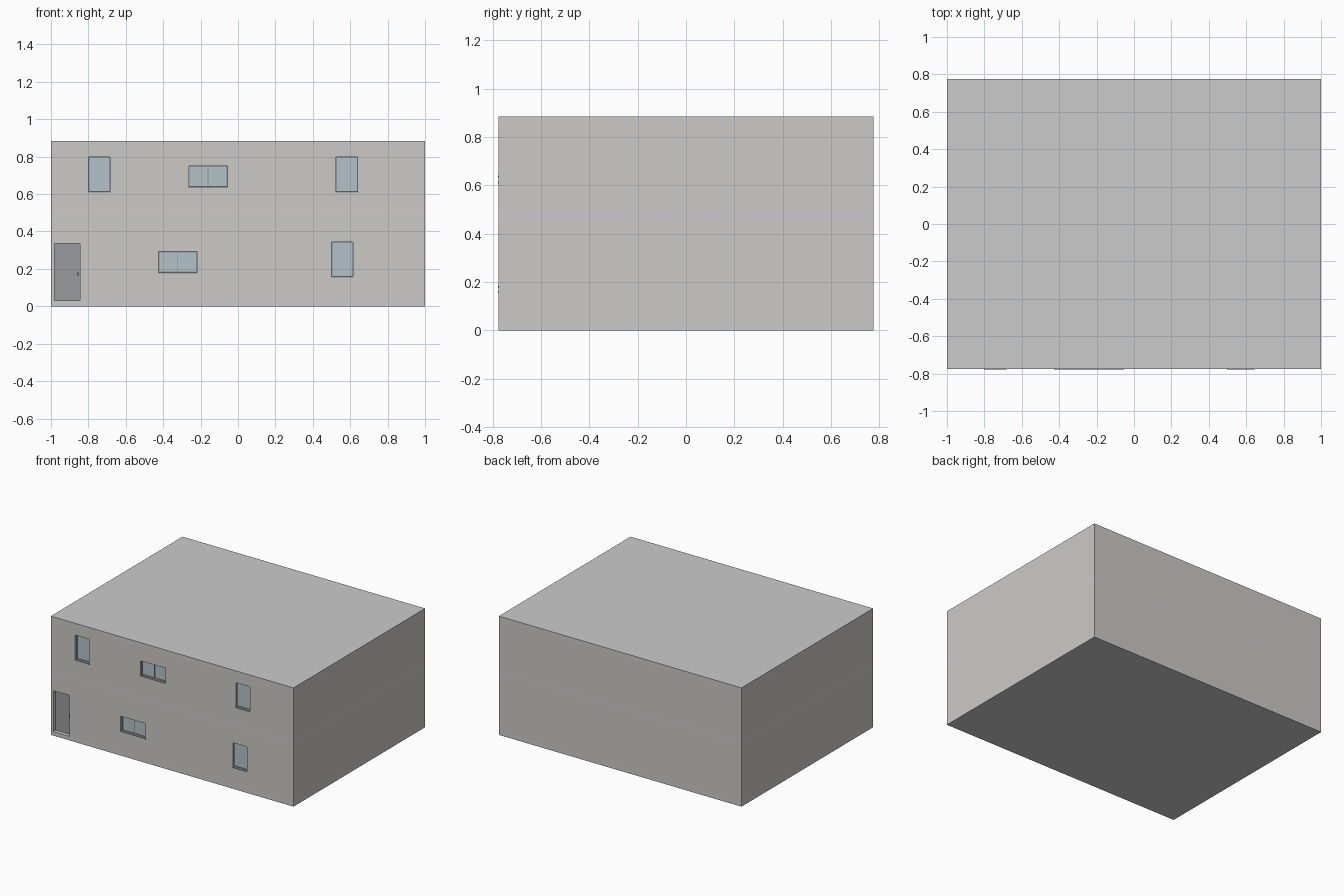
import bpy, bmesh
from mathutils import Vector

if "Cube" in bpy.data.objects:
    bpy.data.objects.remove(bpy.data.objects["Cube"])

W, D, T = 1.0, 0.775, 0.05          # half width, half depth, wall thickness
STOREYS = [(0.03, 0.46), (0.485, 0.86)]
SLABS = [(0.0, 0.03), (0.46, 0.485), (0.86, 0.885)]
# x0, x1, z0, z1, panes
WINDOWS = [(-0.80, -0.685, 0.612, 0.797, 1), (-0.263, -0.057, 0.637, 0.75, 2),
           (0.525, 0.64, 0.612, 0.797, 1), (-0.425, -0.219, 0.18, 0.293, 2),
           (0.50, 0.615, 0.158, 0.343, 1)]
DOOR = (-0.98, -0.845, 0.03, 0.335)


def material(name, col):
    m = bpy.data.materials.new(name)
    m.diffuse_color = (*col, 1)
    m.use_nodes = True
    m.node_tree.nodes["Principled BSDF"].inputs["Base Color"].default_value = m.diffuse_color
    return m


WALL = material("wall_plaster", (0.60, 0.59, 0.56))
SLAB = material("slab_concrete", (0.53, 0.53, 0.52))
GLASS = material("window_glass", (0.45, 0.54, 0.58))
FRAME = material("frame_metal", (0.28, 0.30, 0.31))
DOORM = material("door_paint", (0.32, 0.33, 0.35))


def boxes(name, spans, mat):
    """One mesh object made of axis-aligned boxes (x0, x1, y0, y1, z0, z1)."""
    bm = bmesh.new()
    for x0, x1, y0, y1, z0, z1 in spans:
        size = Vector((x1 - x0, y1 - y0, z1 - z0))
        mid = Vector((x0 + x1, y0 + y1, z0 + z1)) / 2
        for v in bmesh.ops.create_cube(bm, size=1)["verts"]:
            v.co = v.co * size + mid
    me = bpy.data.meshes.new(name)
    bm.to_mesh(me)
    bm.free()
    ob = bpy.data.objects.new(name, me)
    bpy.context.collection.objects.link(ob)
    if mat:
        me.materials.append(mat)
    return ob


# Floor, middle and roof slabs, flush with the walls
for name, (z0, z1) in zip(("ground_slab", "middle_slab", "roof_slab"), SLABS):
    boxes(name, [(-W, W, -D, D, z0, z1)], SLAB)

# Cutter for every opening in the front wall
cuts = [(x0, x1, -D - 0.1, -D + T + 0.05, z0, z1) for x0, x1, z0, z1, _ in WINDOWS]
cuts.append((DOOR[0], DOOR[1], -D - 0.1, -D + T + 0.05, -0.02, DOOR[3]))
cutter = boxes("opening_cutter", cuts, None)
cutter.hide_render = True
cutter.hide_set(True)

# Walls of each storey; the front one is pierced
for level, (z0, z1) in zip(("lower", "upper"), STOREYS):
    front = boxes(level + "_front_wall", [(-W, W, -D, -D + T, z0, z1)], WALL)
    mod = front.modifiers.new("openings", 'BOOLEAN')
    mod.object, mod.operation, mod.solver = cutter, 'DIFFERENCE', 'EXACT'
    boxes(level + "_back_wall", [(-W, W, D - T, D, z0, z1)], WALL)
    for side, s in (("left", -1), ("right", 1)):
        xs = sorted((s * W, s * (W - T)))
        boxes(f"{level}_{side}_wall", [(*xs, -D + T, D - T, z0, z1)], WALL)

# Windows: frame, mullion, recessed glass and projecting sill
F = 0.005
for i, (x0, x1, z0, z1, panes) in enumerate(WINDOWS, 1):
    y0, y1 = -D + 0.016, -D + 0.032
    bars = [(x0, x0 + F, y0, y1, z0, z1), (x1 - F, x1, y0, y1, z0, z1),
            (x0 + F, x1 - F, y0, y1, z0, z0 + F), (x0 + F, x1 - F, y0, y1, z1 - F, z1)]
    for p in range(1, panes):
        xm = x0 + (x1 - x0) * p / panes
        bars.append((xm - F / 2, xm + F / 2, y0, y1, z0 + F, z1 - F))
    boxes(f"window_frame_{i}", bars, FRAME)
    boxes(f"window_glass_{i}", [(x0 + F, x1 - F, y0 + 0.005, y1 - 0.004, z0 + F, z1 - F)], GLASS)
    boxes(f"window_sill_{i}", [(x0 - 0.003, x1 + 0.003, -D - 0.003, y0, z0 - 0.004, z0 + 0.003)], FRAME)

# Recessed door with a small handle
x0, x1, z0, z1 = DOOR
boxes("door_leaf", [(x0, x1, -D + 0.028, -D + 0.045, z0, z1)], DOORM)
boxes("door_handle", [(x1 - 0.017, x1 - 0.009, -D + 0.014, -D + 0.028, 0.165, 0.18)], FRAME)
